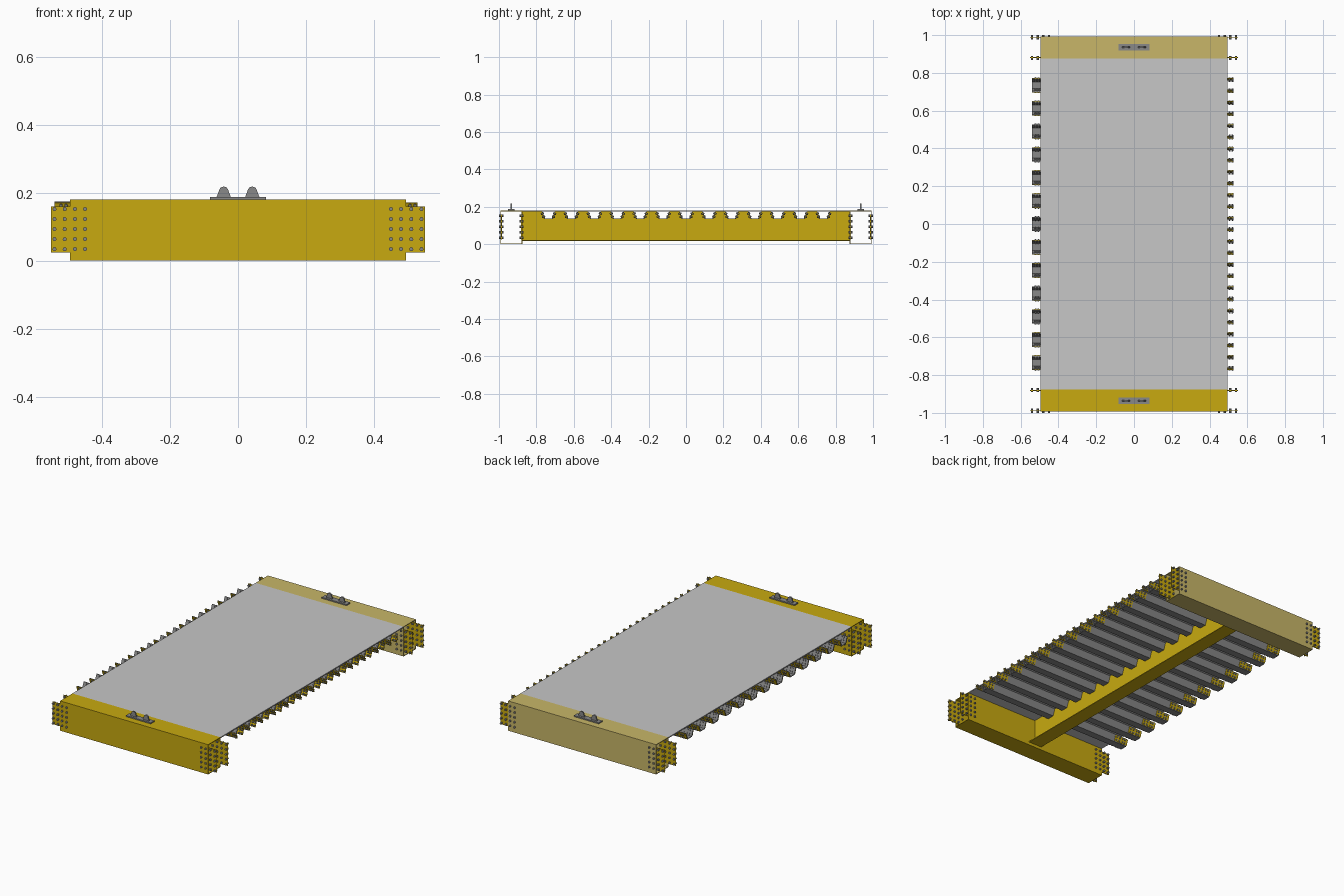
import bpy, bmesh, math
from mathutils import Matrix, Vector

cube = bpy.data.objects.get("Cube")
if cube:
    bpy.data.objects.remove(cube)


def material(name, rgb):
    m = bpy.data.materials.new(name)
    m.use_nodes = True
    color = (*rgb, 1)
    m.diffuse_color = color
    m.node_tree.nodes["Principled BSDF"].inputs["Base Color"].default_value = color
    return m


YELLOW = material("golden yellow", (0.58, 0.40, 0.005))
PALE = material("pale tan", (0.58, 0.47, 0.14))
LIGHT = material("light grey", (0.57, 0.57, 0.57))
GREY = material("steel grey", (0.25, 0.25, 0.25))


def box(bm, x0, x1, y0, y1, z0, z1):
    size = Matrix.Diagonal((x1 - x0, y1 - y0, z1 - z0, 1))
    mid = Matrix.Translation(((x0 + x1) / 2, (y0 + y1) / 2, (z0 + z1) / 2))
    bmesh.ops.create_cube(bm, size=1, matrix=mid @ size)


def prism(bm, points, offset):
    """Extrude a flat outline along an offset vector."""
    face = bm.faces.new([bm.verts.new(p) for p in points])
    out = bmesh.ops.extrude_face_region(bm, geom=[face], use_keep_orig=True)
    verts = [g for g in out["geom"] if isinstance(g, bmesh.types.BMVert)]
    bmesh.ops.translate(bm, verts=verts, vec=offset)


def bolt(bm, pos, axis, radius, length):
    turn = Vector(axis).to_track_quat('Z', 'Y').to_matrix().to_4x4()
    bmesh.ops.create_cone(bm, cap_ends=True, segments=8, radius1=radius, radius2=radius,
                          depth=length, matrix=Matrix.Translation(pos) @ turn)


def finish(bm, name, mat):
    bmesh.ops.recalc_face_normals(bm, faces=bm.faces)
    mesh = bpy.data.meshes.new(name)
    bm.to_mesh(mesh)
    bm.free()
    mesh.materials.append(mat)
    obj = bpy.data.objects.new(name, mesh)
    bpy.context.collection.objects.link(obj)


HALF = 0.495            # half width of the deck
TOP = 0.18              # deck surface
INNER, OUTER = 0.875, 0.992
T = 0.004               # plate thickness
RIB_TOP, RIB_LOW = 0.174, 0.134
Y_TOP, Y_LOW = 0.036, 0.022
RIBS = [0.1225 * i for i in range(-6, 7)]

# Deck plate
bm = bmesh.new()
box(bm, -HALF, HALF, -INNER, INNER, RIB_TOP, TOP)
finish(bm, "deck_plate", LIGHT)

# Hollow cross beams with open ends
for name, s, mat in (("front", -1, YELLOW), ("back", 1, PALE)):
    bm = bmesh.new()
    for a, b, z0, z1 in ((INNER, INNER + T, T, TOP - T), (OUTER - T, OUTER, T, TOP - T),
                         (INNER, OUTER, 0, T), (INNER, OUTER, TOP - T, TOP)):
        box(bm, -HALF, HALF, min(s * a, s * b), max(s * a, s * b), z0, z1)
    finish(bm, name + "_cross_beam", mat)

    # Splice plates behind each web, with their bolts
    plates, bolts = bmesh.new(), bmesh.new()
    for e in (-1, 1):
        for y in (INNER + 1.5 * T, OUTER - 1.5 * T):
            box(plates, e * 0.495 - 0.055, e * 0.495 + 0.055,
                s * y - T / 2, s * y + T / 2, 0.024, 0.16)
        for y in (INNER + T, OUTER - T):
            for x in (0.45, 0.48, 0.51, 0.54):
                for row in range(5):
                    bolt(bolts, (e * x, s * y, 0.034 + 0.0295 * row), (0, 1, 0), 0.006, 0.023)
    finish(plates, name + "_splice_plates", YELLOW)
    finish(bolts, name + "_splice_bolts", GREY)

    # Lifting lugs on a base plate
    bm = bmesh.new()
    mid = s * 0.935
    box(bm, -0.083, 0.083, mid - 0.017, mid + 0.017, TOP, TOP + 0.007)
    for cx in (-0.042, 0.042):
        outline = [(cx - 0.021, mid - 0.004, TOP + 0.007)]
        for i in range(9):
            a = math.pi * (0.95 - 0.9 * i / 8)
            outline.append((cx + 0.014 * math.cos(a), mid - 0.004, 0.204 + 0.014 * math.sin(a)))
        outline.append((cx + 0.021, mid - 0.004, TOP + 0.007))
        prism(bm, outline, (0, 0.008, 0))
    finish(bm, name + "_lifting_lugs", GREY)

# Central girder: web notched around the ribs, with a bottom flange
bm = bmesh.new()
outline = [(-T / 2, INNER, 0.022), (-T / 2, -INNER, 0.022), (-T / 2, -INNER, RIB_TOP)]
for y in RIBS:
    outline += [(-T / 2, y + dy, z) for dy, z in
                ((-Y_TOP, RIB_TOP), (-Y_LOW, RIB_LOW), (Y_LOW, RIB_LOW), (Y_TOP, RIB_TOP))]
outline.append((-T / 2, INNER, RIB_TOP))
prism(bm, outline, (T, 0, 0))
box(bm, -0.045, 0.045, -INNER, INNER, 0.018, 0.023)
finish(bm, "central_girder", YELLOW)

# Trough ribs, their side splices and bolts
ribs, plates, bolts = bmesh.new(), bmesh.new(), bmesh.new()
wall = Vector((0, Y_TOP - Y_LOW, RIB_TOP - RIB_LOW))
for y in RIBS:
    trough = [(-Y_TOP, RIB_TOP), (-Y_LOW, RIB_LOW), (Y_LOW, RIB_LOW), (Y_TOP, RIB_TOP),
              (Y_TOP - T, RIB_TOP), (Y_LOW - T, RIB_LOW + T),
              (T - Y_LOW, RIB_LOW + T), (T - Y_TOP, RIB_TOP)]
    prism(ribs, [(-0.54, y + dy, z) for dy, z in trough], (1.03, 0, 0))
    for s in (-1, 1):
        along = Vector((0, s * wall.y, wall.z))
        normal = Vector((0, s * wall.z, -wall.y)).normalized()
        foot = Vector((0, y + s * Y_LOW, RIB_LOW))
        low, high = foot + along * 0.12, foot + along * 0.92
        for e, x0, x1 in ((-1, -0.54, -0.45), (1, 0.45, 0.528)):
            face = [low, high, high + normal * 0.003, low + normal * 0.003]
            prism(plates, [p + Vector((x0, 0, 0)) for p in face], (x1 - x0, 0, 0))
            for x in (0.463, 0.483, 0.506, 0.521):
                for f in (0.32, 0.74):
                    bolt(bolts, foot + along * f + Vector((e * x, 0, 0)), normal, 0.005, 0.017)
finish(ribs, "trough_ribs", GREY)
finish(plates, "rib_splice_plates", YELLOW)
finish(bolts, "rib_bolts", GREY)
